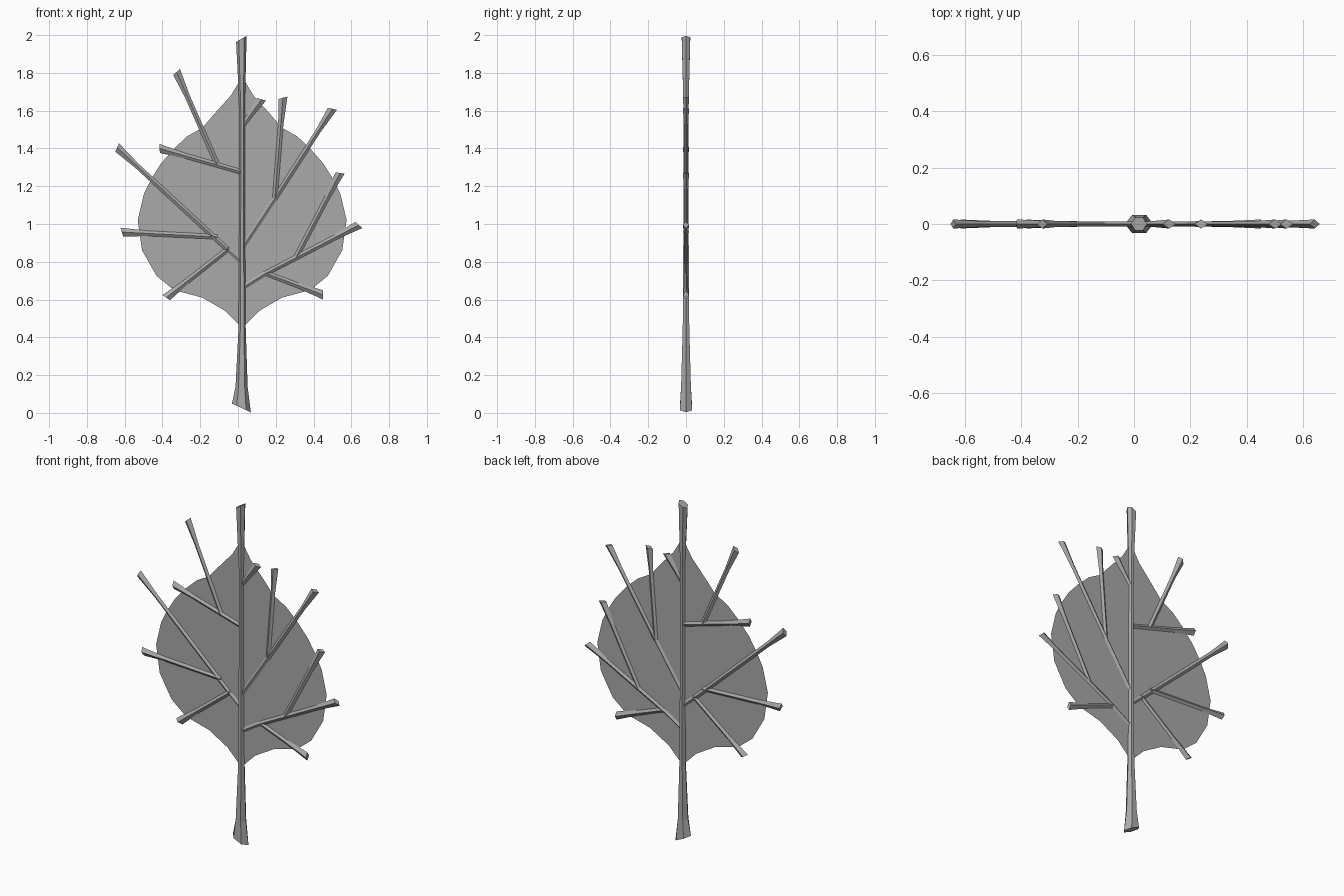
import bpy, bmesh, math
from mathutils import Vector

cube = bpy.data.objects.get("Cube")
if cube:
    bpy.data.objects.remove(cube)

CENTRE = 0.022  # the stem line, about which the blade is symmetrical


def make_material(name, grey):
    mat = bpy.data.materials.new(name)
    mat.use_nodes = True
    colour = (grey, grey, grey, 1.0)
    mat.diffuse_color = colour
    for node in mat.node_tree.nodes:
        if node.type == "BSDF_PRINCIPLED":
            node.inputs["Base Color"].default_value = colour
    return mat


GREY = make_material("plain grey", 0.4)


def finish(bm, name):
    mesh = bpy.data.meshes.new(name)
    bm.to_mesh(mesh)
    bm.free()
    mesh.materials.append(GREY)
    obj = bpy.data.objects.new(name, mesh)
    bpy.context.collection.objects.link(obj)
    return obj


def tube(name, stations, sides, slant=0.0):
    """Loft rings along stations of (x, z, half width, half depth)."""
    bm = bmesh.new()
    rings = []
    last = len(stations) - 1
    for i, (x, z, wide, deep) in enumerate(stations):
        a, b = stations[max(i - 1, 0)], stations[min(i + 1, last)]
        along = Vector((b[0] - a[0], 0, b[1] - a[1])).normalized()
        across = Vector((along.z, 0, -along.x))
        ring = []
        for k in range(sides):
            t = math.tau * k / sides
            p = Vector((x, 0, z)) + across * wide * math.cos(t)
            p.y = deep * math.sin(t)
            if i == last:  # obliquely cut tip
                p += along * slant * math.cos(t)
            ring.append(bm.verts.new(p))
        rings.append(ring)
    for low, high in zip(rings, rings[1:]):
        for k in range(sides):
            n = (k + 1) % sides
            bm.faces.new((low[k], low[n], high[n], high[k]))
    bm.faces.new(rings[0])
    bm.faces.new(rings[-1])
    bmesh.ops.recalc_face_normals(bm, faces=bm.faces)
    return finish(bm, name)


# Leaf blade: a flat sheet mirrored about the stem
half = [(0, 1.78), (0.06, 1.68), (0.15, 1.58), (0.21, 1.51), (0.29, 1.465),
        (0.36, 1.4), (0.43, 1.32), (0.48, 1.24), (0.52, 1.16), (0.553, 1.02),
        (0.53, 0.86), (0.453, 0.725), (0.36, 0.65), (0.21, 0.61),
        (0.09, 0.54), (0, 0.45)]
outline = half + [(-x, z) for x, z in half[-2:0:-1]]
blade = bmesh.new()
blade.faces.new([blade.verts.new((x + CENTRE, 0, z)) for x, z in outline])
finish(blade, "leaf_blade")

# Stem, flared at both ends, with a slanted foot and tip
stem = tube("stem", [(0.018, 0.026, 0.05, 0.037), (0.019, 0.14, 0.032, 0.03),
                     (0.022, 0.45, 0.019, 0.02), (0.022, 1.0, 0.015, 0.016),
                     (0.022, 1.6, 0.014, 0.015), (0.018, 1.98, 0.028, 0.026)],
            6, 0.016)
for v in stem.data.vertices:
    if v.co.z < 0.1:
        v.co.z -= (v.co.x - 0.018) * 0.45

# Veins: four-sided rods that widen towards their tips
veins = {
    "left_lower_vein": [(0.02, 0.8), (-0.05, 0.86), (-0.64, 1.405)],
    "left_lower_vein_twig_upper": [(-0.11, 0.932), (-0.615, 0.957)],
    "left_lower_vein_twig_lower": [(-0.05, 0.87), (-0.38, 0.61)],
    "left_upper_vein": [(0.02, 1.275), (-0.415, 1.4)],
    "left_upper_vein_twig": [(-0.11, 1.315), (-0.325, 1.805)],
    "right_top_vein": [(0.02, 1.515), (0.125, 1.66)],
    "right_upper_vein": [(0.02, 0.87), (0.195, 1.135), (0.5, 1.61)],
    "right_upper_vein_twig": [(0.195, 1.135), (0.238, 1.668)],
    "right_lower_vein": [(0.02, 0.66), (0.14, 0.735), (0.64, 0.995)],
    "right_lower_vein_twig_upper": [(0.305, 0.82), (0.54, 1.27)],
    "right_lower_vein_twig_lower": [(0.15, 0.738), (0.45, 0.625)],
}
for name, path in veins.items():
    # The root's left and right here run along x; rename to the model's own sides
    wide = 0.013
    points = [(x, z, wide, 0.009) for x, z in path[:-1]]
    start, end = Vector(path[-2]), Vector(path[-1])
    reach = (end - start).length
    neck = end.lerp(start, min(0.14 / reach, 0.6))
    points.append((neck.x, neck.y, 0.014, 0.01))
    points.append((end.x, end.y, 0.023, 0.016))
    tube(name, points, 4, 0.008)
